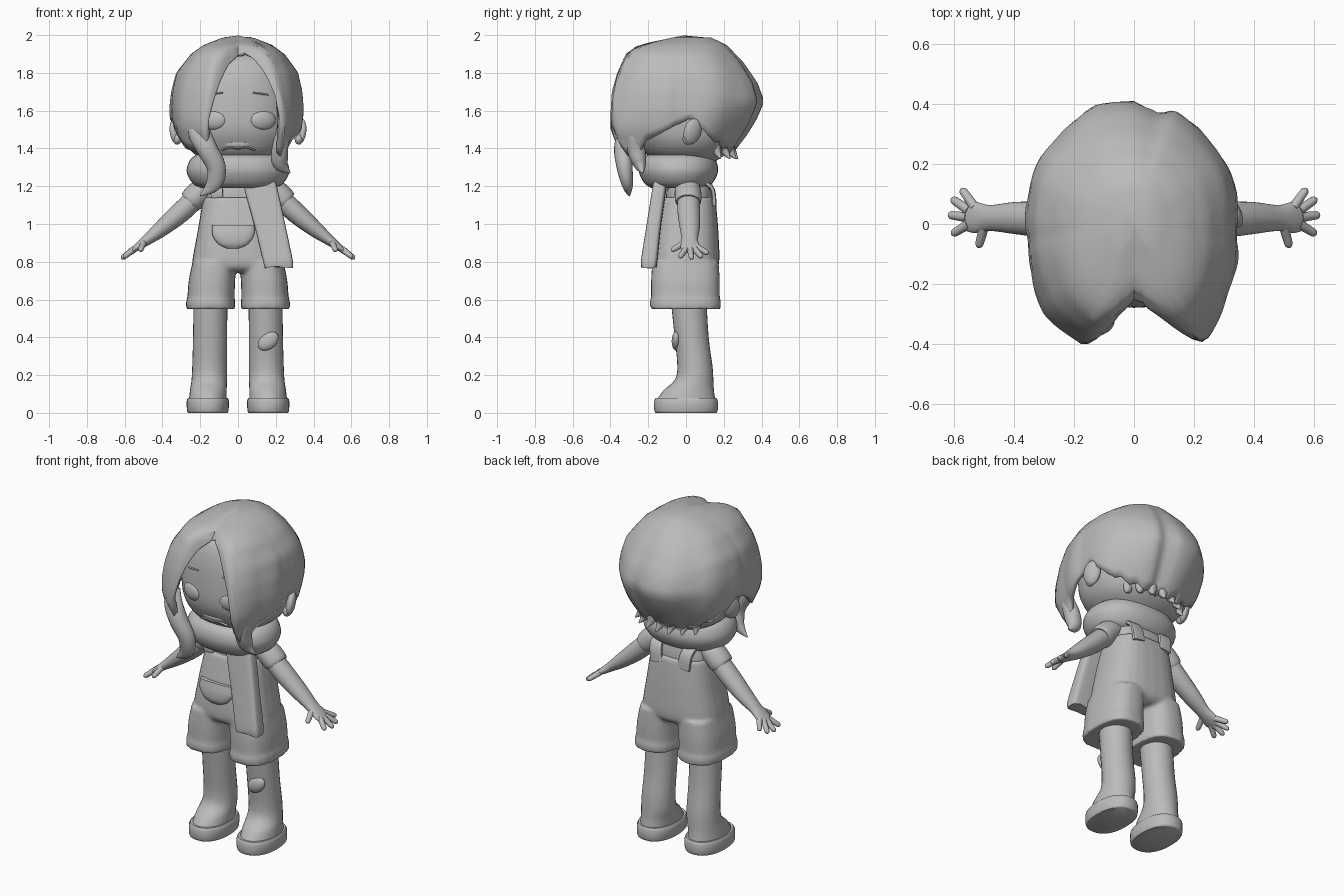
import bpy, bmesh, math
from mathutils import Vector, Euler

grey = bpy.data.materials.new("plain_grey")
grey.diffuse_color = (0.5, 0.5, 0.5, 1)


def finish(name, bm, mirror=False, angle=40, fix=True):
    if fix:
        bmesh.ops.recalc_face_normals(bm, faces=bm.faces)
    me = bpy.data.meshes.new(name)
    bm.to_mesh(me)
    bm.free()
    me.materials.append(grey)
    ob = bpy.data.objects.new(name, me)
    bpy.context.collection.objects.link(ob)
    bpy.ops.object.select_all(action='DESELECT')
    ob.select_set(True)
    bpy.context.view_layer.objects.active = ob
    bpy.ops.object.shade_smooth_by_angle(angle=math.radians(angle))
    if mirror:
        ob.modifiers.new("mirror", 'MIRROR')
    return ob


def smooth_rows(rows, steps):
    # Catmull-Rom through the section list
    out = []
    for i in range(len(rows) - 1):
        p = [rows[max(i - 1, 0)], rows[i], rows[i + 1], rows[min(i + 2, len(rows) - 1)]]
        for k in range(steps):
            t = k / steps
            out.append([0.5 * (2 * b + (c - a) * t + (2 * a - 5 * b + 4 * c - d) * t * t
                               + (3 * b - a - 3 * c + d) * t ** 3) for a, b, c, d in zip(*p)])
    return out + [list(rows[-1])]


def loft(name, rows, n=28, flat=False, power=2.0, steps=4, mirror=False, ref=(0, 1, 0), angle=40):
    # rows are (x, y, z, half width, half depth)
    rows = smooth_rows(rows, steps)
    bm = bmesh.new()
    rings = []
    for i, r in enumerate(rows):
        c = Vector(r[:3])
        t = (Vector(rows[min(i + 1, len(rows) - 1)][:3]) - Vector(rows[max(i - 1, 0)][:3])).normalized()
        if flat:
            u, v = Vector((1, 0, 0)), Vector((0, 1, 0))
        else:
            v = Vector(ref)
            v = (v - t * v.dot(t)).normalized()
            u = v.cross(t)
        a, b = max(r[3], 0.001), max(r[4], 0.001)
        ring = []
        for k in range(n):
            w = 2 * math.pi * k / n
            cx, sy = math.cos(w), math.sin(w)
            cx = math.copysign(abs(cx) ** (2 / power), cx)
            sy = math.copysign(abs(sy) ** (2 / power), sy)
            ring.append(bm.verts.new(c + u * a * cx + v * b * sy))
        rings.append(ring)
    for p, q in zip(rings, rings[1:]):
        for k in range(n):
            bm.faces.new((p[k], p[(k + 1) % n], q[(k + 1) % n], q[k]))
    bm.faces.new(rings[0])
    bm.faces.new(rings[-1])
    return finish(name, bm, mirror, angle)


def ball(name, loc, size, rot=(0, 0, 0), mirror=False):
    bm = bmesh.new()
    bmesh.ops.create_uvsphere(bm, u_segments=24, v_segments=14, radius=1)
    m = Euler([math.radians(a) for a in rot]).to_matrix()
    for v in bm.verts:
        v.co = m @ Vector([a * b for a, b in zip(v.co, size)]) + Vector(loc)
    return finish(name, bm, mirror)


def lerp(table, x):
    if x <= table[0][0]:
        return table[0][1]
    for (a, p), (b, q) in zip(table, table[1:]):
        if x <= b:
            return p + (q - p) * (x - a) / (b - a)
    return table[-1][1]


# Boots and legs
loft("boot_sole", [(.16, 0, 0, .104, .16), (.16, 0, .012, .11, .168), (.16, 0, .062, .112, .168),
                   (.16, 0, .08, .104, .16)], flat=True, power=2.3, steps=2, mirror=True)
loft("leg", [(.16, 0, .07, .1, .155), (.157, .015, .12, .097, .133), (.152, .043, .175, .094, .102),
             (.15, .047, .25, .092, .093), (.148, .03, .4, .09, .09), (.145, .012, .62, .09, .095)],
     flat=True, mirror=True)
ball("knee_patch", (.16, -.052, .38), (.062, .024, .042), (0, -38, 0))

# Overalls: body and two shorts legs fused into one soft shape
parts = [loft("shorts_leg", [(s * .145, -.003, .55, .13, .186), (s * .145, -.003, .59, .13, .188),
                             (s * .143, -.003, .615, .125, .182), (s * .138, -.003, .7, .123, .182),
                             (s * .125, -.003, .8, .116, .176)], flat=True, power=2.6, steps=3)
         for s in (-1, 1)]
parts.append(loft("overalls", [(0, -.003, .745, .22, .14), (0, -.003, .79, .243, .178), (0, 0, .95, .216, .172),
                               (0, .008, 1.08, .194, .154), (0, .012, 1.14, .182, .144)], flat=True, power=2.7))
for p in parts:
    p.select_set(True)
bpy.ops.object.join()
overalls = bpy.context.view_layer.objects.active
remesh = overalls.modifiers.new("fuse", 'REMESH')
remesh.mode = 'VOXEL'
remesh.voxel_size = .01
remesh.use_smooth_shade = True
soften = overalls.modifiers.new("soften", 'SMOOTH')
soften.factor = .5
soften.iterations = 5
loft("shirt", [(0, .015, 1.08, .175, .122), (0, .015, 1.18, .172, .118), (0, .01, 1.3, .12, .09)],
     flat=True, power=2.5)
loft("strap", [(.11, -.118, 1.14, .01, .032), (.115, -.108, 1.19, .012, .034), (.12, .01, 1.235, .012, .036),
               (.105, .13, 1.2, .012, .038), (.09, .15, 1.1, .012, .04)],
     n=16, power=4, mirror=True, ref=(1, 0, 0))
loft("front_pocket", [(-.025, -.16, .995, .112, .025), (-.025, -.167, .94, .11, .03),
                      (-.025, -.17, .895, .08, .026), (-.025, -.17, .87, .035, .012)], flat=True, power=2.6)

# Arms and hands
loft("sleeve", [(.14, .01, 1.2, .05, .06), (.19, .01, 1.175, .066, .07), (.24, .012, 1.13, .066, .07),
                (.255, .012, 1.115, .058, .064)], mirror=True)
loft("arm", [(.2, .012, 1.16, .055, .058), (.3, .015, 1.065, .055, .06), (.4, .02, .98, .044, .053),
             (.48, .02, .917, .029, .043), (.53, .022, .88, .02, .052), (.565, .024, .855, .012, .044)],
     mirror=True)
fingers = [((.53, .055, .88), (.573, .115, .845)), ((.55, .045, .868), (.605, .083, .825)),
           ((.555, .022, .865), (.615, .03, .818)), ((.55, 0, .868), (.604, -.033, .825)),
           ((.5, -.01, .9), (.517, -.075, .86))]
for i, (a, b) in enumerate(fingers):
    a, b = Vector(a), Vector(b)
    sections = [(*a.lerp(b, t), r, r) for t, r in ((0, .017), (.6, .015), (.92, .013), (1.05, .004))]
    loft("finger_%d" % (i + 1), sections, n=12, mirror=True, ref=(1, 0, 0), steps=3)

# Scarf
loft("scarf", [(0, -.04, 1.19, .19, .14), (0, -.04, 1.215, .24, .18), (0, -.04, 1.28, .272, .21),
               (0, -.04, 1.345, .25, .195), (0, -.03, 1.375, .2, .15)], flat=True, n=36, power=2.2)
loft("scarf_tail", [(.1, -.13, 1.26, .075, .03), (.12, -.14, 1.19, .085, .036), (.17, -.17, .99, .08, .038),
                    (.213, -.195, .8, .077, .043), (.218, -.198, .772, .072, .036)], n=32, power=5)

# Head and face
loft("head", [(0, 0, 1.31, .13, .12), (0, 0, 1.37, .23, .21), (0, 0, 1.43, .28, .25), (0, 0, 1.5, .3, .275),
              (0, 0, 1.6, .305, .278), (0, 0, 1.75, .29, .262), (0, 0, 1.86, .24, .22), (0, 0, 1.92, .14, .13)],
     flat=True, n=40, power=2.3)
ball("eye", (.13, -.243, 1.55), (.073, .032, .054), (0, 0, 18), mirror=True)
ball("ear", (.33, .035, 1.49), (.026, .05, .07), (-12, 10, 25), mirror=True)
ball("ear_lobe", (.322, .012, 1.45), (.022, .03, .03), mirror=True)
ball("upper_lip", (0, -.228, 1.425), (.08, .024, .03))
loft("mouth", [(-.085, -.226, 1.392, .005, .008), (-.04, -.24, 1.406, .006, .009), (0, -.243, 1.402, .006, .009),
               (.04, -.24, 1.406, .006, .009), (.09, -.226, 1.39, .005, .008)], n=10, ref=(0, 1, 0))
loft("eyebrow", [(.08, -.262, 1.695, .004, .006), (.12, -.254, 1.69, .005, .007),
                 (.16, -.242, 1.684, .003, .006)], n=10, mirror=True)

# Hair cap: radius and lower edge by angle from the front, bulge by height
radius = [(-180, .42), (-173, .423), (-156, .416), (-136, .389), (-112, .377), (-82, .354), (-60, .394),
          (-45, .424), (-22.5, .446), (-9, .334), (0, .285), (14, .36), (31, .458), (54, .394), (82, .345),
          (114, .362), (141, .384), (160, .405), (167, .385), (180, .42)]
edge = [(-180, 1.38), (-150, 1.385), (-130, 1.42), (-115, 1.45), (-105, 1.5), (-95, 1.56), (-80, 1.53),
        (-65, 1.47), (-50, 1.4), (-28, 1.37), (-24, 1.42), (-20, 1.6), (-16, 1.73), (-10, 1.84), (0, 1.89),
        (6, 1.91), (14, 1.88), (20, 1.83), (26, 1.72), (29, 1.6), (31, 1.44), (36, 1.36), (45, 1.37),
        (53, 1.44), (65, 1.47), (80, 1.52), (95, 1.56), (105, 1.5), (115, 1.45), (130, 1.42), (150, 1.385),
        (180, 1.38)]
front = [(1.36, .86), (1.4, .91), (1.5, 1), (1.7, .98), (1.8, .94), (1.9, .87), (1.94, .74), (1.96, .56),
         (1.975, .35), (1.99, .16), (2, 0)]
side = [(1.4, .83), (1.5, .96), (1.6, 1), (1.7, .975), (1.8, .9), (1.9, .68), (1.95, .48), (1.985, .23), (2, 0)]
back = [(1.36, .56), (1.4, .63), (1.47, .76), (1.55, .88), (1.65, 1), (1.75, .93), (1.86, .76), (1.95, .55),
        (1.99, .33), (2, 0)]
bm = bmesh.new()
N, M = 120, 20
rings = []
for i in range(M + 1):
    s = .1 + .9 * i / M
    ring = []
    for j in range(N):
        d = -180 + 360 * j / N
        th = math.radians(d)
        low = lerp(edge, d)
        if abs(d) > 118:
            low += .025 * abs((j % 6) - 3) / 3 - .015
        z = 2 - (2 - low) * s ** 1.7
        w = math.cos(th)
        f = lerp(side, z) * (1 - w * w) + lerp(front if w > 0 else back, z) * w * w
        # strands separate only away from the crown
        r = .375 + (lerp(radius, d) - .375) * min(1, s * 1.25)
        r *= f * (1 + .014 * s * math.sin(9 * th + 3 * s))
        ring.append(bm.verts.new((r * math.sin(th), -r * w, z)))
    rings.append(ring)
bm.faces.new(rings[0])
for p, q in zip(rings, rings[1:]):
    for k in range(N):
        m = (k + 1) % N
        bm.faces.new((p[k], q[k], q[m], p[m]))
hair = finish("hair_cap", bm, fix=False, angle=50)
solid = hair.modifiers.new("thickness", 'SOLIDIFY')
solid.thickness = .025
solid.offset = -1

# Long front locks and nape tufts
loft("long_lock", [(-.2, -.31, 1.58, .03, .015), (-.205, -.325, 1.49, .058, .035), (-.165, -.333, 1.4, .055, .048),
                   (-.115, -.325, 1.3, .05, .042), (-.13, -.31, 1.21, .042, .03), (-.2, -.3, 1.15, .004, .004)],
     n=20)
loft("short_lock", [(.235, -.28, 1.58, .02, .015), (.24, -.28, 1.49, .038, .035), (.222, -.265, 1.4, .043, .048),
                    (.225, -.245, 1.32, .042, .035), (.275, -.23, 1.27, .004, .004)], n=20)
for i in range(7):
    th = math.radians(-48 + 16 * i)
    x, y = math.sin(th), math.cos(th)
    loft("nape_tuft_%d" % (i + 1), [(.24 * x, .24 * y, 1.43, .035, .025), (.245 * x, .245 * y, 1.385, .026, .022),
                                    (.27 * x + .01, .275 * y, 1.345, .003, .003)], n=12)
